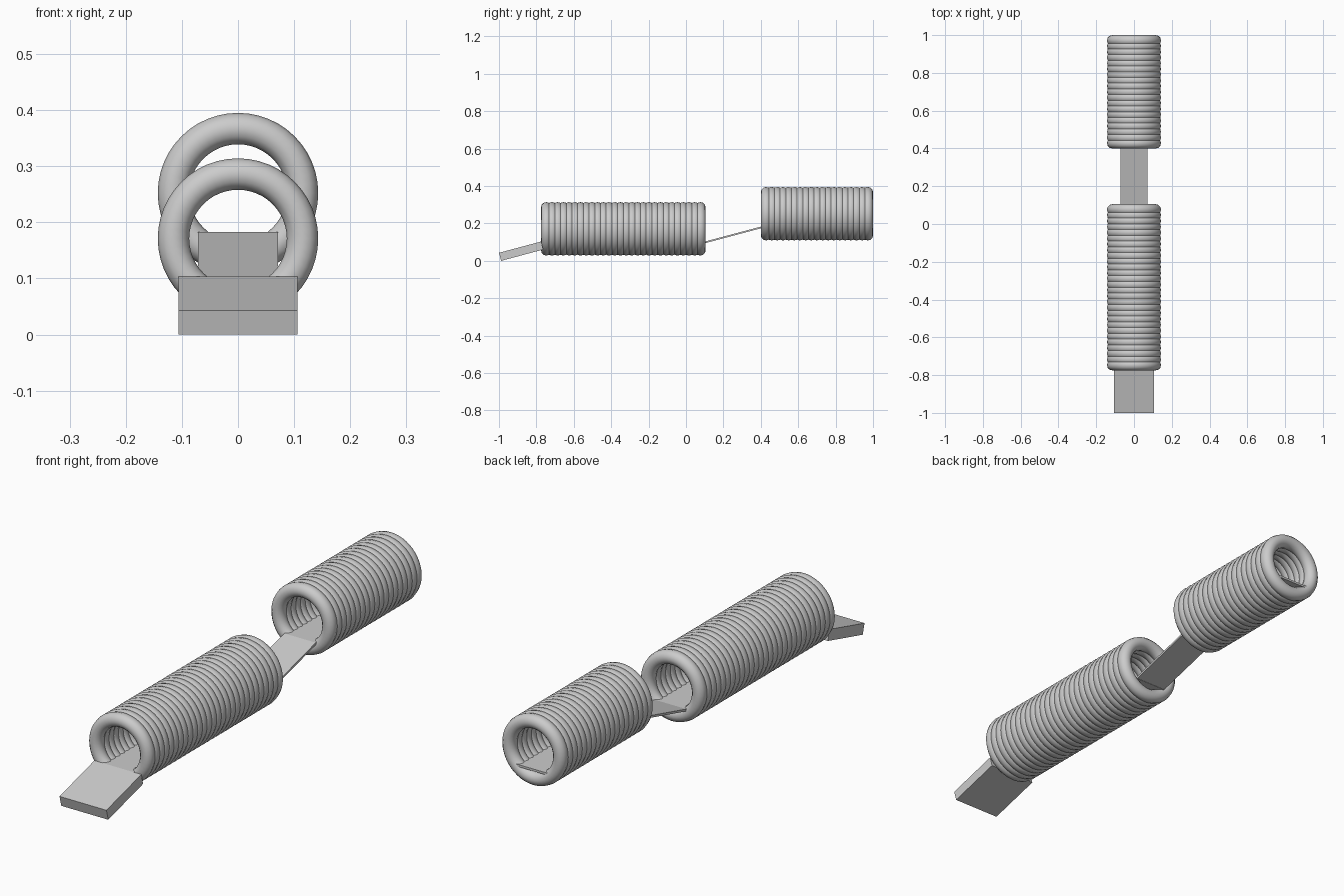
import bpy, bmesh, math
from mathutils import Matrix, Vector

if "Cube" in bpy.data.objects:
    bpy.data.objects.remove(bpy.data.objects["Cube"])

MAJOR, MINOR = 0.115, 0.028      # ring radius and tube radius
SEG, SIDES = 48, 12
SLOPE = math.radians(15)


def add_object(name, bm):
    bmesh.ops.recalc_face_normals(bm, faces=bm.faces[:])
    mesh = bpy.data.meshes.new(name)
    bm.to_mesh(mesh)
    bm.free()
    obj = bpy.data.objects.new(name, mesh)
    bpy.context.collection.objects.link(obj)
    return obj


def ring_tunnel(name, y0, y1, z, count):
    """Row of overlapping rings around the y axis, spanning y0 to y1."""
    bm = bmesh.new()
    first = [bm.verts.new((MAJOR + MINOR * math.cos(a), MINOR * math.sin(a), 0))
             for a in (2 * math.pi * i / SIDES for i in range(SIDES))]
    loops = [first]
    for s in range(1, SEG):
        rot = Matrix.Rotation(2 * math.pi * s / SEG, 3, 'Y')
        loops.append([bm.verts.new(rot @ v.co) for v in first])
    for s in range(SEG):
        a, b = loops[s], loops[(s + 1) % SEG]
        for i in range(SIDES):
            j = (i + 1) % SIDES
            bm.faces.new((a[i], a[j], b[j], b[i]))
    obj = add_object(name, bm)
    obj.location = (0, y0 + MINOR, z)
    for p in obj.data.polygons:
        p.use_smooth = True
    obj.data.update()
    array = obj.modifiers.new("rings", 'ARRAY')
    array.count = count
    array.use_relative_offset = False
    array.use_constant_offset = True
    array.constant_offset_displace = (0, (y1 - y0 - 2 * MINOR) / (count - 1), 0)
    return obj


def plank(name, start, end, half_width, thickness):
    """Board whose top surface runs from start to end, given as (y, z)."""
    a, b = Vector(start), Vector(end)
    d = (b - a).normalized()
    down = Vector((d.y, -d.x)) * thickness
    section = [a, b, b + down, a + down]
    bm = bmesh.new()
    face = bm.faces.new([bm.verts.new((-half_width, p.x, p.y)) for p in section])
    side = bmesh.ops.extrude_face_region(bm, geom=[face])
    moved = [g for g in side["geom"] if isinstance(g, bmesh.types.BMVert)]
    bmesh.ops.translate(bm, verts=moved, vec=(2 * half_width, 0, 0))
    # the extrusion keeps the starting face, so the board is closed
    return add_object(name, bm)


# Two tunnels of stacked rings, the rear one higher
ring_tunnel("front_tunnel", -0.775, 0.105, 0.171, 28)
ring_tunnel("rear_tunnel", 0.40, 1.00, 0.252, 19)

# Thick entry ramp
plank("entry_ramp", (-1.0, 0.043), (-0.775, 0.043 + 0.225 * math.tan(SLOPE)), 0.106, 0.0445)

# Thin walkways inside the tunnels and the sloping bridge between them
plank("front_walkway", (-0.775, 0.103), (0.105, 0.103), 0.071, 0.009)
plank("bridge", (0.10, 0.103), (0.40, 0.183), 0.071, 0.009)
plank("rear_walkway", (0.40, 0.183), (0.995, 0.183), 0.071, 0.009)
